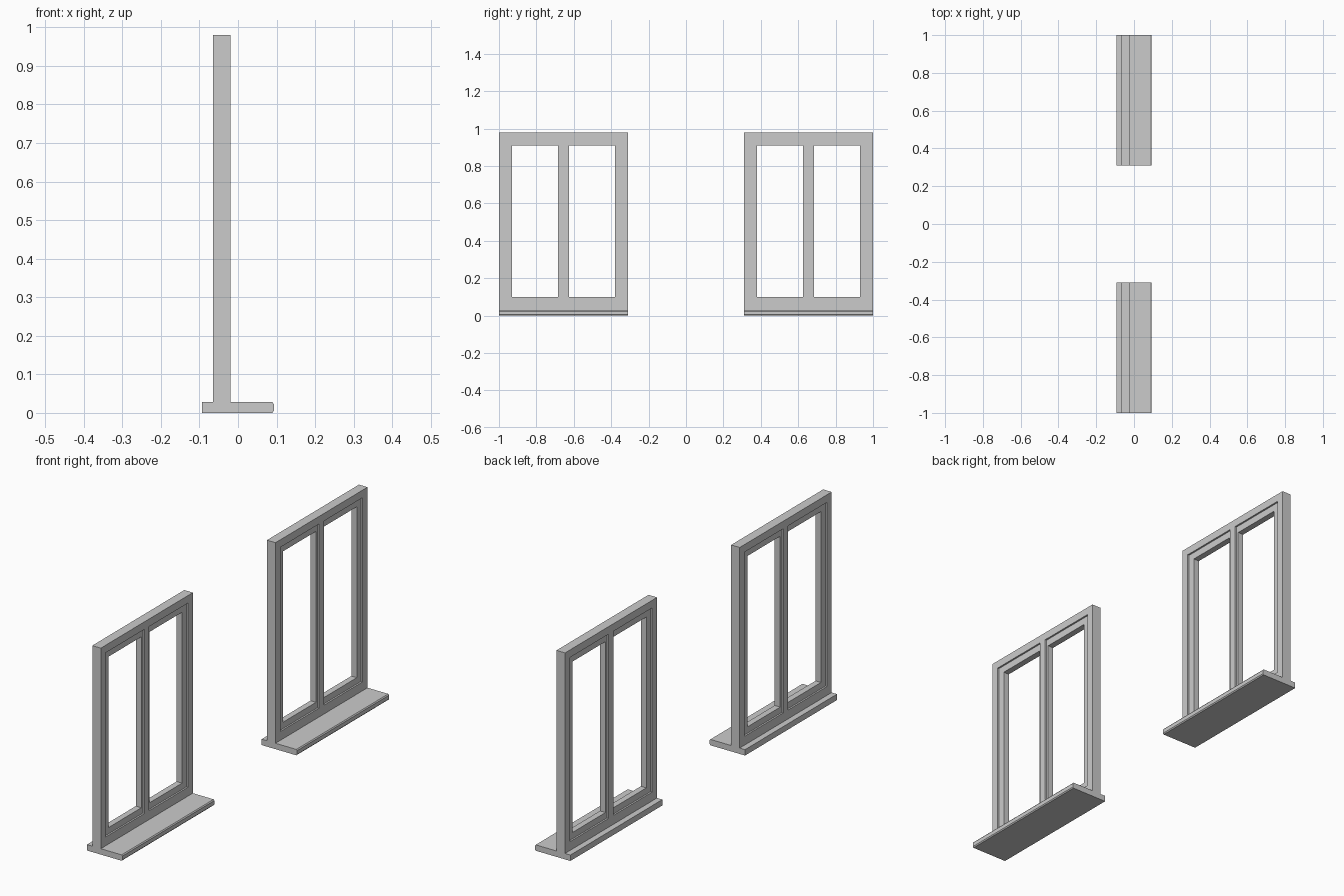
import bpy, bmesh

if "Cube" in bpy.data.objects:
    bpy.data.objects.remove(bpy.data.objects["Cube"])


def finish(name, bm):
    bmesh.ops.recalc_face_normals(bm, faces=bm.faces)
    mesh = bpy.data.meshes.new(name)
    bm.to_mesh(mesh)
    bm.free()
    obj = bpy.data.objects.new(name, mesh)
    bpy.context.collection.objects.link(obj)
    return obj


def ring(name, x0, x1, outer, inner):
    """Rectangular frame in the YZ plane; rectangles are (y0, y1, z0, z1)."""
    bm = bmesh.new()
    loops = []
    for rect, x in ((outer, x0), (outer, x1), (inner, x1), (inner, x0)):
        y0, y1, z0, z1 = rect
        loops.append([bm.verts.new((x, y, z)) for y, z in
                      ((y0, z0), (y1, z0), (y1, z1), (y0, z1))])
    for i in range(4):
        a, b = loops[i], loops[(i + 1) % 4]
        for j in range(4):
            k = (j + 1) % 4
            bm.faces.new((a[j], a[k], b[k], b[j]))
    return finish(name, bm)


def prism(name, profile, y0, y1):
    """Extrude an XZ profile along y."""
    bm = bmesh.new()
    face = bm.faces.new([bm.verts.new((x, y0, z)) for x, z in profile])
    res = bmesh.ops.extrude_face_region(bm, geom=[face])
    verts = [g for g in res["geom"] if isinstance(g, bmesh.types.BMVert)]
    bmesh.ops.translate(bm, verts=verts, vec=(0, y1 - y0, 0))
    return finish(name, bm)


HALF = 0.345           # half width of one window
XB, XF = -0.065, -0.02  # frame back and front
SILL, TOP = 0.028, 0.98
STEP = 0.008           # sash recess on each face
EDGE = 0.036           # outer frame width
BAR = 0.018            # half width of the centre bar

# sill with softened nose
sill_profile = [(-0.093, 0), (0.089, 0), (0.093, 0.005), (0.093, 0.023),
                (0.089, SILL), (-0.093, SILL)]

for side, c in (("left", -0.655), ("right", 0.655)):
    prism(f"{side}_sill", sill_profile, c - HALF, c + HALF)

    # outer frame
    lo, hi = SILL + 0.042, TOP - EDGE
    ring(f"{side}_outer_frame", XB, XF,
         (c - HALF, c + HALF, SILL, TOP),
         (c - HALF + EDGE, c + HALF - EDGE, lo, hi))

    # centre bar, flush with the frame
    prism(f"{side}_centre_bar", [(XB, lo), (XF, lo), (XF, hi), (XB, hi)],
          c - BAR, c + BAR)

    # two recessed sashes
    for s, label in ((-1, "near"), (1, "far")):
        o = sorted((c + s * BAR, c + s * (HALF - EDGE)))
        i = sorted((c + s * 0.03, c + s * 0.276))
        ring(f"{side}_{label}_sash", XB + STEP, XF - STEP,
             (o[0], o[1], lo, hi), (i[0], i[1], 0.1, 0.911))
